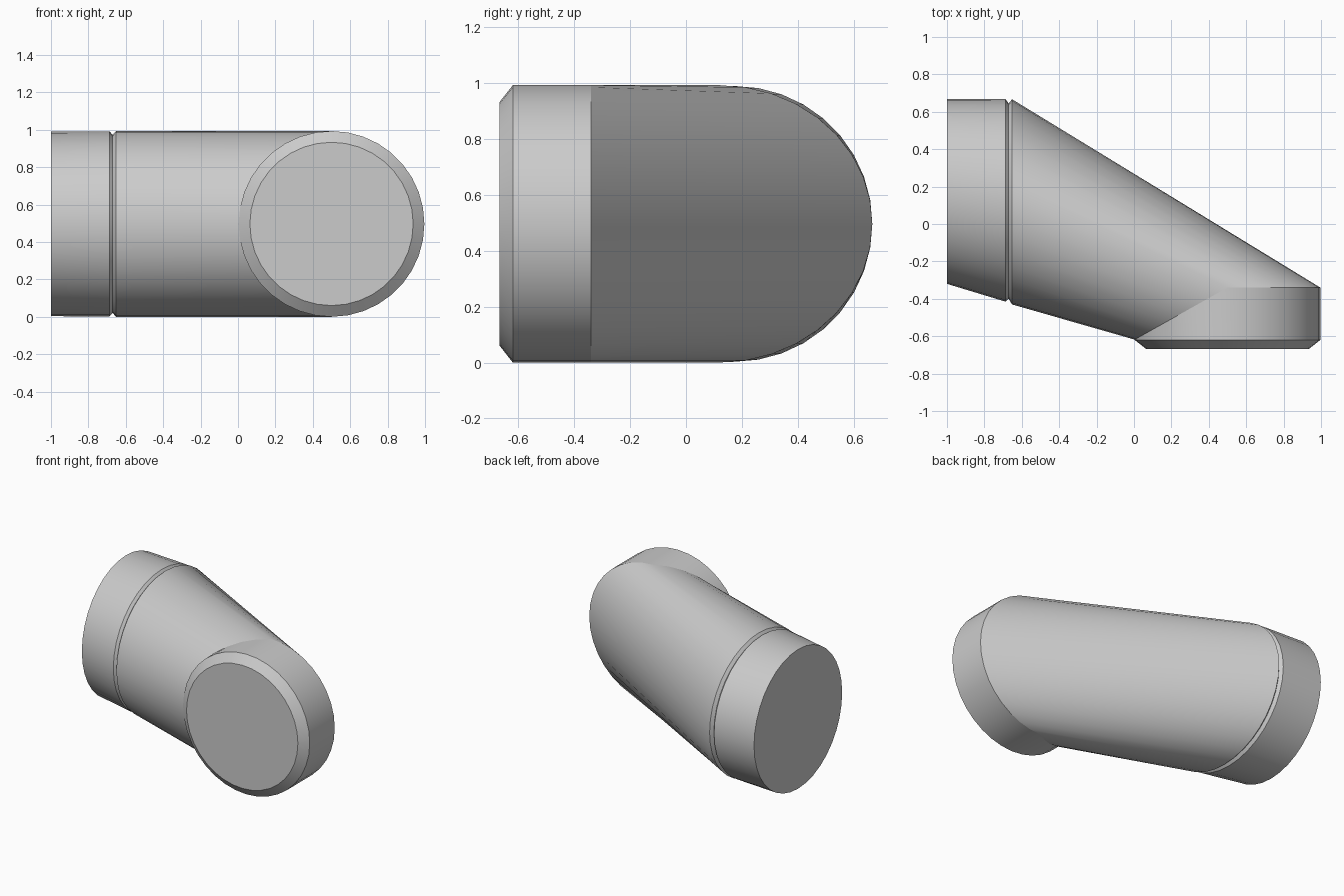
import bpy, bmesh
from math import cos, sin, pi, radians

cube = bpy.data.objects.get("Cube")
if cube:
    bpy.data.objects.remove(cube, do_unlink=True)

SEGMENTS = 36
R = 0.4965      # pipe radius
TOP_Y = 0.667   # straight rear side of the collar

grey = bpy.data.materials.new("light grey")
grey.use_nodes = True
colour = (0.6, 0.6, 0.6, 1)
grey.diffuse_color = colour
grey.node_tree.nodes["Principled BSDF"].inputs["Base Color"].default_value = colour

ANGLES = [2 * pi * i / SEGMENTS for i in range(SEGMENTS)]


def oval(x, y_min, y_max, rz):
    """Upright elliptical section at x."""
    c, r = (y_min + y_max) / 2, (y_max - y_min) / 2
    return [(x, c + r * cos(a), R + rz * sin(a)) for a in ANGLES]


def disc(y, r):
    """Circular section of the front end."""
    return [(0.5 + r * cos(a), y, R + r * sin(a)) for a in ANGLES]


def seam():
    """Mitred joint on the front end: slanted on one half, level on the other."""
    return [(0.5 + R * cos(a), -0.34 + 0.278 * min(0, cos(a)), R + R * sin(a))
            for a in ANGLES]


def loft(name, sections, cap_first=False, cap_last=False):
    """Skin a row of sections running from the collar to the front end."""
    bm = bmesh.new()
    rings = [[bm.verts.new(p) for p in s] for s in sections]
    for a, b in zip(rings, rings[1:]):
        for i in range(SEGMENTS):
            j = (i + 1) % SEGMENTS
            bm.faces.new((a[i], a[j], b[j], b[i]))
    if cap_first:
        bm.faces.new(rings[0][::-1])
    if cap_last:
        bm.faces.new(rings[-1])
    bmesh.ops.recalc_face_normals(bm, faces=bm.faces)
    mesh = bpy.data.meshes.new(name)
    bm.to_mesh(mesh)
    bm.free()
    mesh.materials.append(grey)
    ob = bpy.data.objects.new(name, mesh)
    bpy.context.collection.objects.link(ob)
    bpy.ops.object.select_all(action='DESELECT')
    ob.select_set(True)
    bpy.context.view_layer.objects.active = ob
    bpy.ops.object.shade_smooth_by_angle(angle=radians(25))


# Rear collar with its closed end, and the groove
collar_edge = oval(-0.687, -0.415, TOP_Y, R - 0.002)
groove = oval(-0.67, -0.4, TOP_Y - 0.022, R - 0.02)
body_edge = oval(-0.652, -0.43, TOP_Y, R)
loft("collar", [oval(-1, -0.32, TOP_Y, R - 0.003), collar_edge], cap_first=True)
loft("groove", [collar_edge, groove, body_edge])

# Tapering pipe body
loft("pipe_body", [body_edge, seam()])

# Round front end with bevelled rim
loft("front_end", [seam(), disc(-0.62, R), disc(-0.667, R - 0.06)], cap_last=True)
